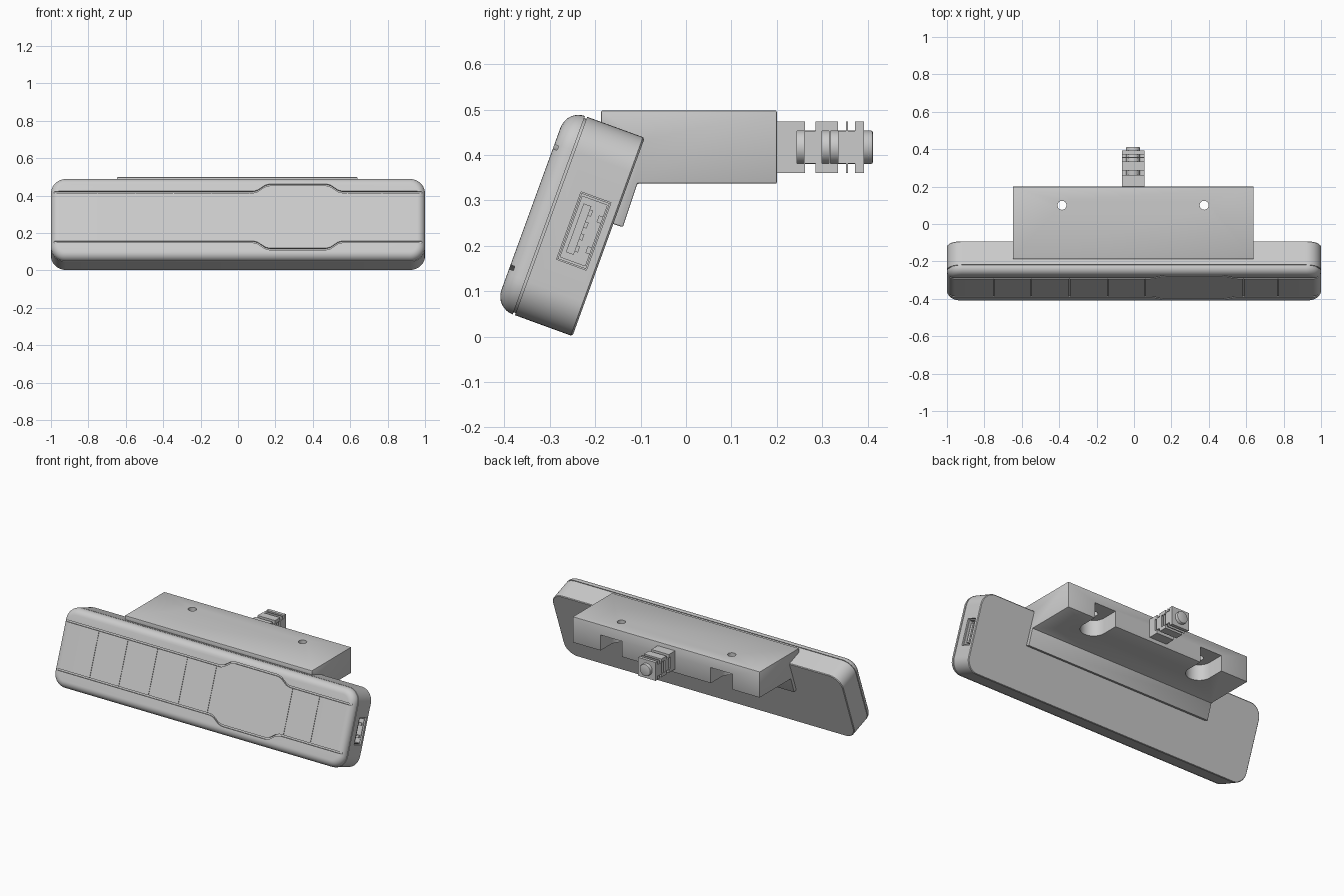
import bpy, bmesh, math
from mathutils import Matrix

if "Cube" in bpy.data.objects:
    bpy.data.objects.remove(bpy.data.objects["Cube"])

# The head leans back 20 degrees; its local origin is the lower back edge
TILT = Matrix.Translation((0, -0.25, 0.001)) @ Matrix.Rotation(math.radians(-20), 4, 'X')
H = 0.465      # head height
CX = -0.005    # bracket centre


def make(name, bm, matrix=None):
    bmesh.ops.recalc_face_normals(bm, faces=bm.faces[:])
    me = bpy.data.meshes.new(name)
    bm.to_mesh(me)
    bm.free()
    ob = bpy.data.objects.new(name, me)
    bpy.context.collection.objects.link(ob)
    if matrix:
        ob.matrix_world = matrix
    return ob


def add_box(bm, x, y, z):
    m = Matrix.Translation(((x[0]+x[1])/2, (y[0]+y[1])/2, (z[0]+z[1])/2))
    m = m @ Matrix.Diagonal((x[1]-x[0], y[1]-y[0], z[1]-z[0], 1))
    bmesh.ops.create_cube(bm, size=1, matrix=m)


def boxes(name, items, matrix=None):
    bm = bmesh.new()
    for b in items:
        add_box(bm, *b)
    return make(name, bm, matrix)


def prism(name, pts, vec, matrix=None):
    bm = bmesh.new()
    f = bm.faces.new([bm.verts.new(p) for p in pts])
    ext = bmesh.ops.extrude_face_region(bm, geom=[f])
    bmesh.ops.translate(bm, vec=vec, verts=[v for v in ext['geom'] if isinstance(v, bmesh.types.BMVert)])
    return make(name, bm, matrix)


def cylinder(name, r, depth, matrix, n=32):
    bm = bmesh.new()
    bmesh.ops.create_cone(bm, cap_ends=True, segments=n, radius1=r, radius2=r, depth=depth)
    return make(name, bm, matrix)


def select(ob):
    bpy.ops.object.select_all(action='DESELECT')
    ob.select_set(True)
    bpy.context.view_layer.objects.active = ob


def apply_mod(ob, kind, **kw):
    select(ob)
    m = ob.modifiers.new(kind, kind)
    for k, v in kw.items():
        setattr(m, k, v)
    bpy.ops.object.modifier_apply(modifier=m.name)


def cut(ob, cutter):
    cutter.hide_render = True
    apply_mod(ob, 'BOOLEAN', operation='DIFFERENCE', solver='EXACT', object=cutter)
    bpy.data.objects.remove(cutter)


def smooth(ob):
    select(ob)
    bpy.ops.object.shade_smooth_by_angle(angle=math.radians(30))


def rounded_ring(inset, y, r=0.08, n=10):
    out, rr = [], r - inset
    for q, (sx, sz) in enumerate([(1, 1), (-1, 1), (-1, -1), (1, -1)]):
        for i in range(n + 1):
            a = math.pi / 2 * (q + i / n)
            out.append((sx*(1-r) + rr*math.cos(a), y, H/2 + sz*(H/2-r) + rr*math.sin(a)))
    return out


# Head: stacked rounded outlines with a seam and a rounded front edge
R = 0.042
steps = [(0.004, 0), (0, -0.004), (0, -0.135), (0.005, -0.135), (0.005, -0.14), (0, -0.14)]
steps += [(R*(1-math.cos(a)), -0.14 - R*math.sin(a)) for a in [math.pi/2*i/8 for i in range(1, 9)]]
bm = bmesh.new()
rings = [[bm.verts.new(p) for p in rounded_ring(*s)] for s in steps]
for a, b in zip(rings, rings[1:]):
    for i in range(len(a)):
        j = (i + 1) % len(a)
        bm.faces.new((a[i], a[j], b[j], b[i]))
bm.faces.new(rings[0])
bm.faces.new(rings[-1])
head = make("head_housing", bm, TILT)

# Front panel outline grooves, mirrored top to bottom
path = [(-1.1, .378), (.08, .378), (.105, .385), (.145, .413), (.17, .42),
        (.47, .42), (.495, .413), (.535, .385), (.56, .378), (1.1, .378)]
w = 0.005
outline = [(x, z+w) for x, z in path] + [(x, z-w) for x, z in reversed(path)]
for flip in (False, True):
    pts = [(x, -0.2, .474 - z if flip else z) for x, z in outline]
    cut(head, prism("groove_cutter", pts, (0, 0.028, 0), TILT))

# Fine dividing lines between the panel sections
lines = [((x-.002, x+.002), (-.2, -.179), (.098, .376)) for x in (-.75, -.55, -.345, -.14, .06, .585, .77)]
cut(head, boxes("divider_cutter", lines, TILT))

# Socket opening on the right end
cut(head, boxes("socket_cutter", [((.88, 1.1), (-.091, -.021), (.147, .305))], TILT))
smooth(head)

# Socket shell, spring tabs, tongue and contacts
shell = [((.88, .992), (-.089, -.085), (.149, .303)), ((.88, .992), (-.027, -.023), (.149, .303)),
         ((.88, .992), (-.089, -.023), (.149, .155)), ((.88, .992), (-.089, -.023), (.297, .303))]
shell += [((.9, .985), (-.036, -.027), (z-.008, z+.008)) for z in (.19, .262)]
boxes("socket_shell", shell, TILT)
boxes("socket_tongue", [((.87, .982), (-.077, -.059), (.169, .283))], TILT)
boxes("socket_contacts", [((.88, .976), (-.06, -.052), (z-.007, z+.007)) for z in (.184, .212, .24, .268)], TILT)

# Mounting bracket: side profile extruded across
side = [(-.187, .498), (.2, .498), (.2, .337), (-.107, .337), (-.139, .241), (-.163, .249), (-.098, .43), (-.187, .462)]
bracket = prism("mounting_bracket", [(-.648, y, z) for y, z in side], (1.288, 0, 0))
apply_mod(bracket, 'BEVEL', width=0.003, segments=2, limit_method='ANGLE')

# Screw slots open to the back and below, with a hole through the top
for s in (-1, 1):
    x, r = CX + s * 0.38, 0.075
    arc = [(x + r*math.cos(a), .1 + r*math.sin(a), .3) for a in [math.pi*(1 + i/16) for i in range(17)]]
    slot = prism("slot_cutter", arc + [(x+r, .25, .3), (x-r, .25, .3)], (0, 0, .135))
    cut(bracket, slot)
    cut(bracket, cylinder("hole_cutter", .024, .3, Matrix.Translation((x, .1, .5))))
smooth(bracket)

# Cable strain relief: plates joined by alternating webs
X, Z = (CX-.06, CX+.06), (.36, .474)
parts = [(X, y, Z) for y in ((.195, .245), (.285, .3), (.315, .318), (.352, .357), (.372, .392))]
for y in ((.245, .262), (.3, .335), (.352, .357)):        # top and bottom webs
    parts += [(X, y, (.36, .381)), (X, y, (.453, .474))]
for y in ((.26, .287), (.335, .354), (.357, .374)):       # side webs
    parts += [((CX+s*.05-.01, CX+s*.05+.01), y, (.381, .453)) for s in (-1, 1)]
boxes("strain_relief", parts)

# Cable core and tip
core = cylinder("cable_core", .037, .212, Matrix.Translation((CX, .306, .417)) @ Matrix.Rotation(math.pi/2, 4, 'X'))
apply_mod(core, 'BEVEL', width=0.005, segments=2, limit_method='ANGLE', angle_limit=math.radians(40))
smooth(core)
